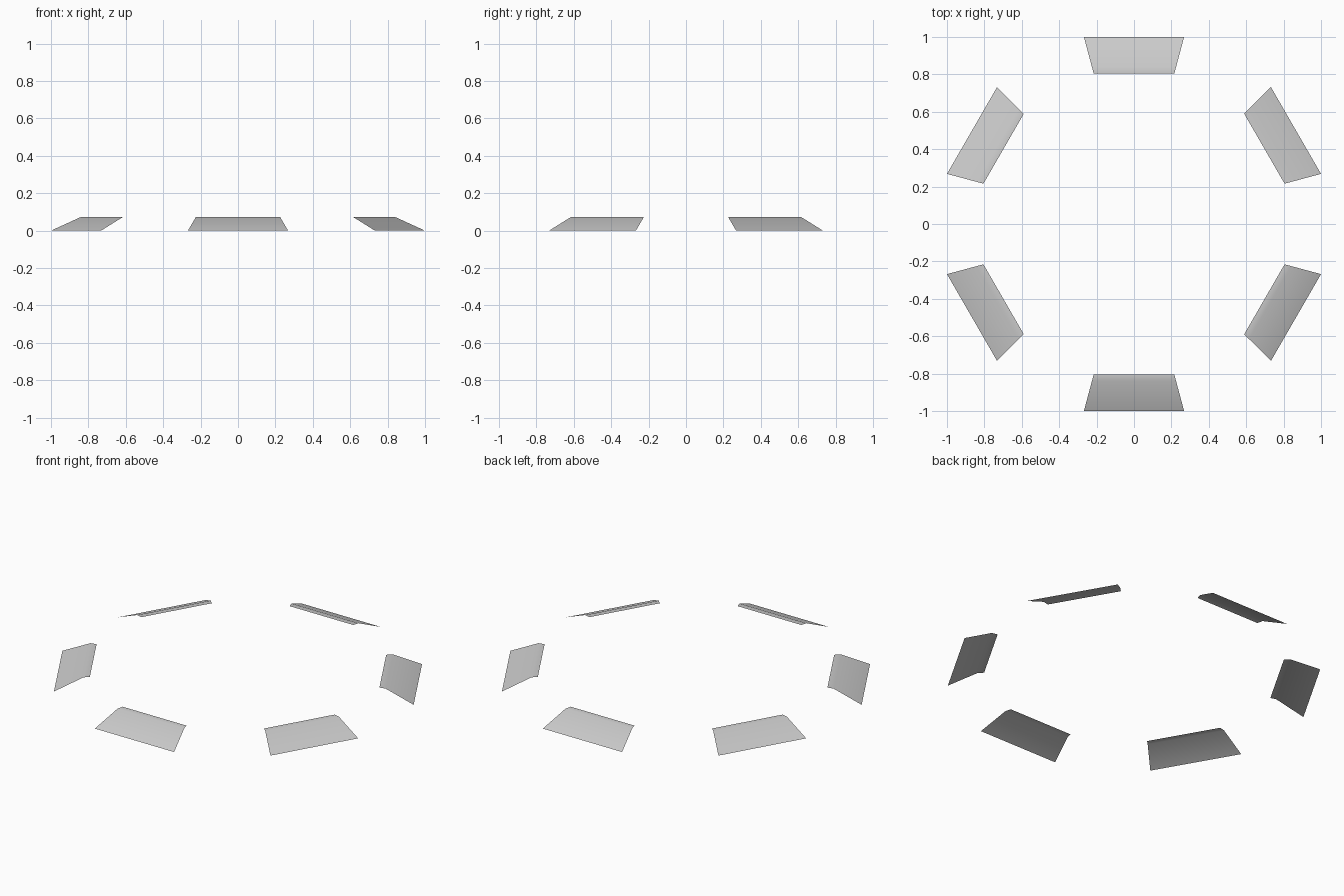
import bpy
import math

cube = bpy.data.objects.get("Cube")
if cube:
    bpy.data.objects.remove(cube)

grey = bpy.data.materials.new("light_grey")
grey.use_nodes = True
colour = (0.6, 0.6, 0.6, 1)
grey.diffuse_color = colour
grey.node_tree.nodes["Principled BSDF"].inputs["Base Color"].default_value = colour

# Radial section of a panel: outer foot, top of slope, end of flat lip
PROFILE = [(1.0, 0.0), (0.84, 0.073), (0.805, 0.073)]
SPREAD = math.tan(math.radians(15))  # half-width per unit of radius


def panel_mesh():
    verts = [(side * r * SPREAD, -r, z) for r, z in PROFILE for side in (-1, 1)]
    faces = [(i, i + 1, i + 3, i + 2) for i in range(0, len(verts) - 2, 2)]
    mesh = bpy.data.meshes.new("panel")
    mesh.from_pydata(verts, [], faces)
    mesh.materials.append(grey)
    for face in mesh.polygons:
        face.use_smooth = True
    return mesh


# Ring of six thin sloping panels, every other side of a twelve-sided ring
mesh = panel_mesh()
names = ["front", "front_left", "back_left", "back", "back_right", "front_right"]
for i, name in enumerate(names):
    panel = bpy.data.objects.new(name + "_panel", mesh)
    panel.rotation_euler.z = i * math.tau / len(names)
    bpy.context.collection.objects.link(panel)
